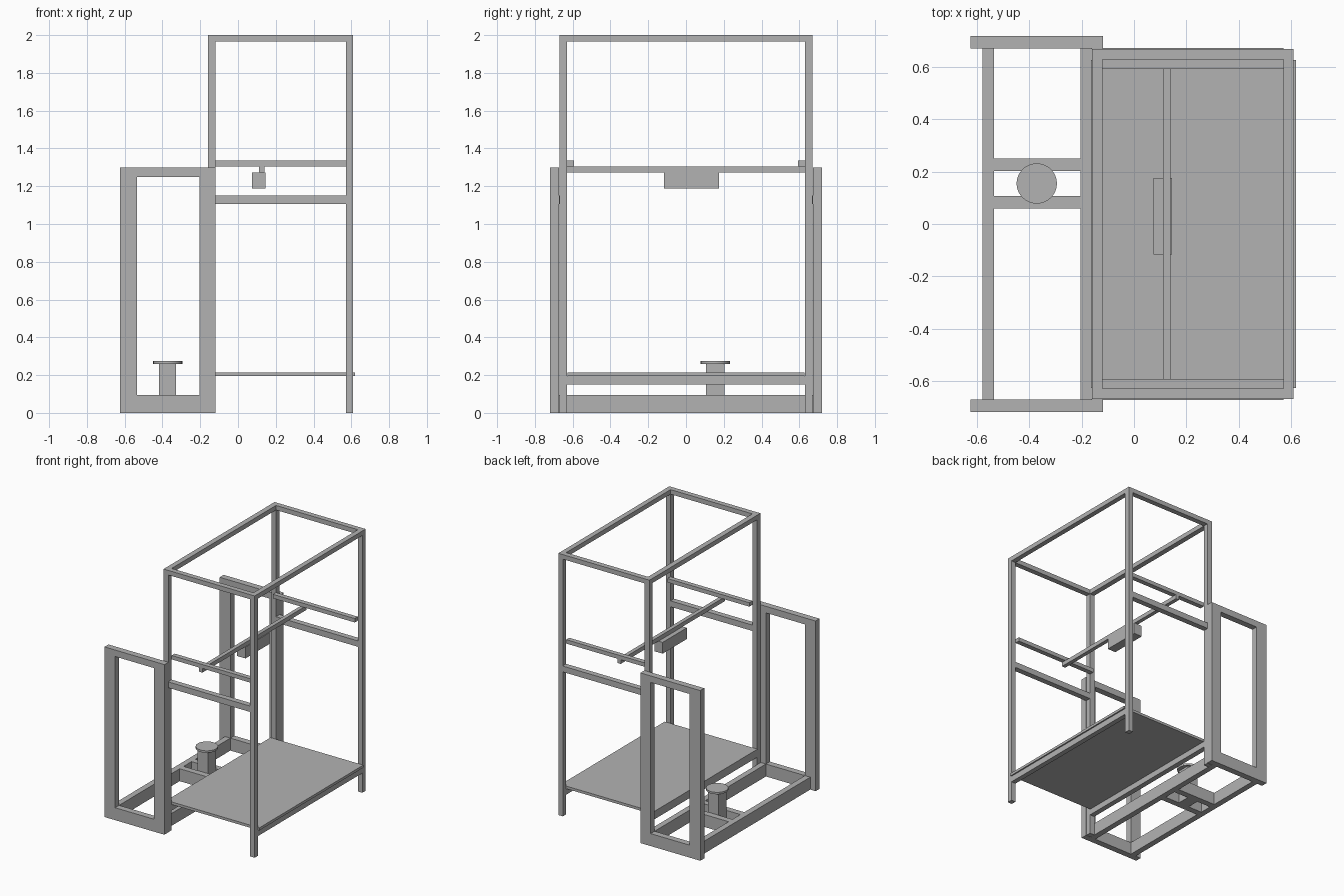
import bpy, bmesh
from mathutils import Matrix, Vector

cube = bpy.data.objects.get("Cube")
if cube:
    bpy.data.objects.remove(cube, do_unlink=True)

grey = bpy.data.materials.new("plain_grey")
grey.use_nodes = True
grey.diffuse_color = (0.45, 0.45, 0.45, 1)
grey.node_tree.nodes["Principled BSDF"].inputs["Base Color"].default_value = grey.diffuse_color


def finish(name, bm):
    mesh = bpy.data.meshes.new(name)
    bm.to_mesh(mesh)
    bm.free()
    mesh.materials.append(grey)
    obj = bpy.data.objects.new(name, mesh)
    bpy.context.collection.objects.link(obj)
    return obj


def box(name, xs, ys, zs):
    """Box spanning the three given ranges."""
    lo, hi = map(Vector, zip(xs, ys, zs))
    bm = bmesh.new()
    bmesh.ops.create_cube(bm, size=1, matrix=Matrix.Translation((lo + hi) / 2)
                          @ Matrix.Diagonal((*(hi - lo), 1)))
    return finish(name, bm)


def disc(name, x, y, zs, radius):
    bm = bmesh.new()
    bmesh.ops.create_cone(bm, cap_ends=True, segments=48, radius1=radius, radius2=radius,
                          depth=zs[1] - zs[0],
                          matrix=Matrix.Translation((x, y, sum(zs) / 2)))
    obj = finish(name, bm)
    for face in obj.data.polygons:
        face.use_smooth = len(face.vertices) == 4
    for edge in obj.data.edges:
        a, b = (obj.data.vertices[i].co.z for i in edge.vertices)
        edge.use_edge_sharp = abs(a - b) < 0.001


RIGHT_POST, LEFT_POST = (-0.16, -0.12), (0.572, 0.61)
BETWEEN = (RIGHT_POST[1], LEFT_POST[0])

# Mirrored front and back parts
for side, s in (("front", -1), ("back", 1)):
    def span(inner, outer):
        return sorted((s * inner, s * outer))

    # Tall posts and the top and middle rails
    post_y = span(0.63, 0.67)
    box(side + "_right_post", RIGHT_POST, post_y, (0, 2))
    box(side + "_left_post", LEFT_POST, post_y, (0, 2))
    box(side + "_top_rail", BETWEEN, post_y, (1.965, 2))
    box(side + "_middle_rail", BETWEEN, span(0.63, 0.673), (1.105, 1.15))
    box(side + "_inner_rail", BETWEEN, span(0.593, 0.63), (1.305, 1.335))

    # Upright rectangular end frame
    frame_y = span(0.672, 0.72)
    box(side + "_frame_outer_upright", (-0.625, -0.535), frame_y, (0, 1.3))
    box(side + "_frame_inner_upright", (-0.205, -0.118), frame_y, (0, 1.3))
    box(side + "_frame_sill", (-0.535, -0.205), frame_y, (0, 0.095))
    box(side + "_frame_lintel", (-0.535, -0.205), frame_y, (1.25, 1.3))

# Long rails at the top, and under the table
for side, xs in (("right", RIGHT_POST), ("left", LEFT_POST)):
    box(side + "_top_long_rail", xs, (-0.63, 0.63), (1.965, 2))
    box(side + "_table_rail", xs, (-0.63, 0.63), (0.15, 0.195))
box("table_top", (-0.165, 0.62), (-0.628, 0.628), (0.195, 0.215))

# Floor frame
box("floor_outer_rail", (-0.58, -0.535), (-0.672, 0.672), (0, 0.095))
box("floor_inner_rail", (-0.205, -0.161), (-0.672, 0.672), (0, 0.095))
for name, ys in (("front", (0.06, 0.107)), ("back", (0.203, 0.25))):
    box("floor_cross_bar_" + name, (-0.535, -0.205), ys, (0, 0.095))

# Pedestal with a round plate
box("pedestal_column", (-0.418, -0.328), (0.107, 0.203), (0, 0.26))
disc("pedestal_plate", -0.372, 0.155, (0.26, 0.275), 0.077)

# Overhead beam with the hanging unit
box("overhead_beam", (0.11, 0.14), (-0.63, 0.63), (1.273, 1.305))
box("hanging_unit", (0.075, 0.145), (-0.117, 0.175), (1.187, 1.273))
